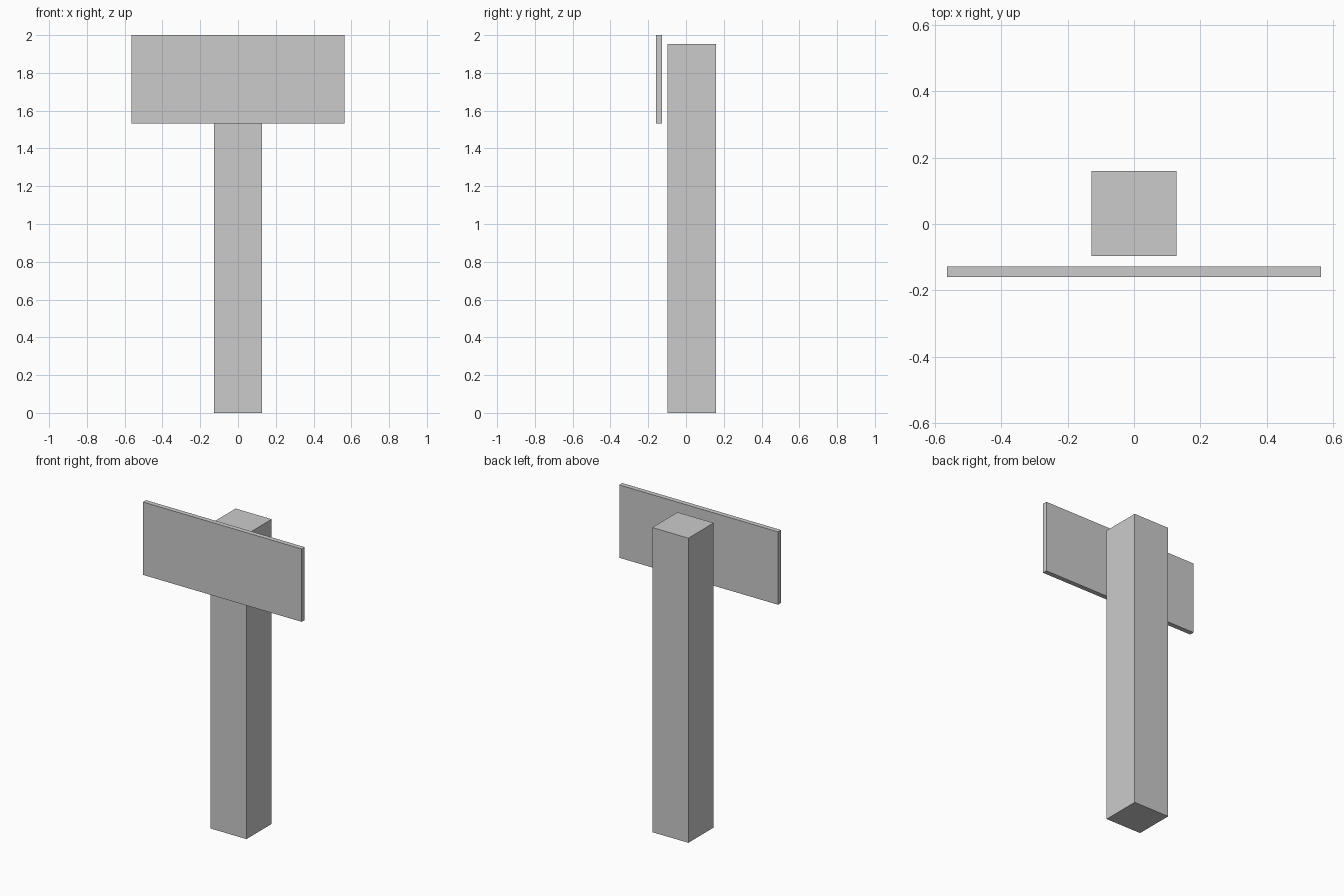
import bpy
from mathutils import Vector

default_cube = bpy.data.objects.get("Cube")
if default_cube:
    bpy.data.objects.remove(default_cube, do_unlink=True)

# Plain grey finish shared by both parts
grey = bpy.data.materials.new("light_grey")
grey.use_nodes = True
grey.diffuse_color = (0.6, 0.6, 0.6, 1)
grey.node_tree.nodes["Principled BSDF"].inputs["Base Color"].default_value = (0.6, 0.6, 0.6, 1)


def add_box(name, low, high):
    """Add a flat-sided box between two opposite corners."""
    low, high = Vector(low), Vector(high)
    bpy.ops.mesh.primitive_cube_add(size=1, location=(low + high) / 2)
    box = bpy.context.object
    box.name = name
    box.scale = high - low
    bpy.ops.object.transform_apply(location=False, rotation=False, scale=True)
    box.data.materials.append(grey)
    return box


# Square upright post
add_box("post", (-0.128, -0.097, 0), (0.128, 0.159, 1.953))

# Thin sign board, standing just clear of the post's front
add_box("sign_board", (-0.563, -0.159, 1.533), (0.563, -0.128, 2))
